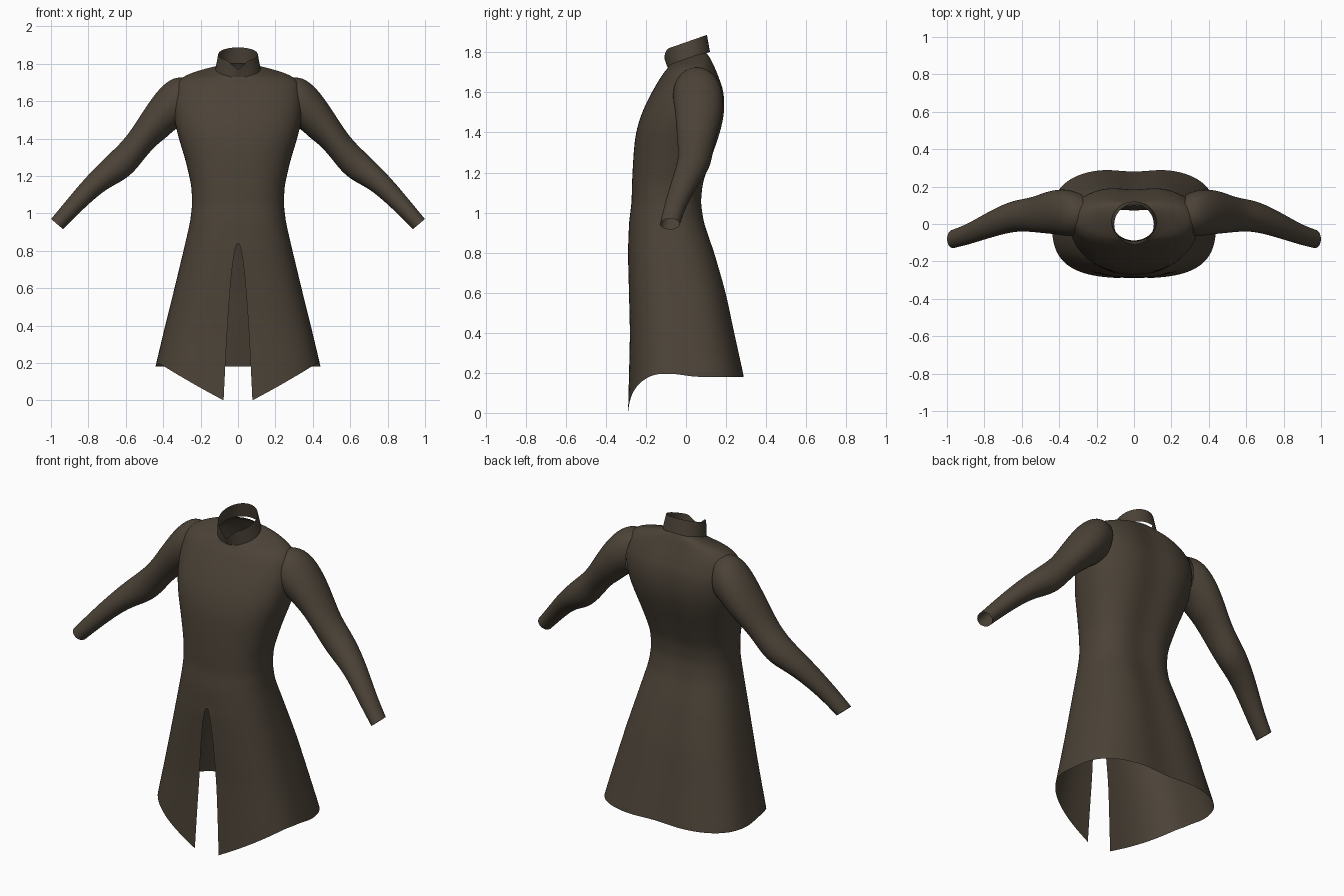
import bpy
import math

cube = bpy.data.objects.get("Cube")
if cube:
    bpy.data.objects.remove(cube, do_unlink=True)

cloth = bpy.data.materials.new("dark_brown_cloth")
cloth.use_nodes = True
COLOR = (0.072, 0.056, 0.039, 1)
cloth.diffuse_color = COLOR
cloth.node_tree.nodes["Principled BSDF"].inputs["Base Color"].default_value = COLOR


def loft(name, rows, closed=False, mirror=True, levels=2):
    """Skin equal-length rows of points into a smooth open surface."""
    n = len(rows[0])
    verts = [p for row in rows for p in row]
    faces = []
    for r in range(len(rows) - 1):
        for i in range(n if closed else n - 1):
            j = (i + 1) % n
            faces.append((r * n + i, r * n + j, (r + 1) * n + j, (r + 1) * n + i))
    mesh = bpy.data.meshes.new(name)
    mesh.from_pydata(verts, [], faces)
    mesh.materials.append(cloth)
    mesh.polygons.foreach_set("use_smooth", [True] * len(faces))
    obj = bpy.data.objects.new(name, mesh)
    bpy.context.collection.objects.link(obj)
    if mirror:
        obj.modifiers.new("Mirror", "MIRROR")
    sub = obj.modifiers.new("Smooth", "SUBSURF")
    sub.levels = sub.render_levels = levels
    sub.boundary_smooth = "PRESERVE_CORNERS"
    return obj


def lerp_table(table, z):
    """Blend the table row values at height z."""
    for a, b in zip(table, table[1:]):
        if z <= b[0]:
            t = max(0, (z - a[0]) / (b[0] - a[0]))
            return [p + (q - p) * t for p, q in zip(a[1:], b[1:])]
    return table[-1][1:]


# Coat outline: height, half width, front y, back y, squareness
BODY = [
    (0.00, 0.47, -0.29, 0.32, 2.9),
    (0.19, 0.44, -0.285, 0.295, 2.9),
    (0.40, 0.39, -0.28, 0.25, 2.8),
    (0.60, 0.34, -0.285, 0.21, 2.7),
    (0.80, 0.292, -0.29, 0.155, 2.5),
    (0.95, 0.257, -0.285, 0.105, 2.4),
    (1.05, 0.245, -0.272, 0.09, 2.4),
    (1.15, 0.25, -0.27, 0.10, 2.4),
    (1.30, 0.285, -0.262, 0.15, 2.4),
    (1.40, 0.318, -0.252, 0.185, 2.4),
    (1.50, 0.342, -0.222, 0.206, 2.4),
    (1.60, 0.348, -0.172, 0.202, 2.4),
    (1.69, 0.335, -0.118, 0.17, 2.3),
]
SLIT_TOP, SLIT_HALF = 0.845, 0.077
COLS = 24


def slit(z):
    return SLIT_HALF * math.sqrt(max(0, SLIT_TOP - z) / SLIT_TOP)


def section(a, w, front, back, n):
    """Point on a rounded-square section; a runs from front to back."""
    s, c = max(0, math.sin(a)), math.cos(a)
    x = w * s ** (2 / n) if 1e-6 < a < math.pi - 1e-6 else 0.0
    mid = (front + back) / 2
    y = mid - (back - front) / 2 * math.copysign(abs(c) ** (2 / n), c)
    if c < 0:  # shallow hollow along the spine
        y -= 0.02 * math.exp(-(x / 0.1) ** 2) * min(1, -2 * c)
    return x, y


def column_angle(f, gap, w, n):
    start = math.asin((gap / w) ** (n / 2))
    return start + (math.pi - start) * f


def skirt_row(u):
    """Row a fraction u of the way from the waist to the pointed hem."""
    row = []
    gap = slit(1 - u)
    for i in range(COLS + 1):
        f = i / COLS
        w, front, back, n = lerp_table(BODY, 0.19)
        a = column_angle(f, SLIT_HALF, w, n)
        hx = section(a, w, front, back, n)[0]
        hem = 0.18
        if a < math.pi / 2:
            hem = 0.195 * min(1, max(0, (hx - SLIT_HALF) / 0.34))
        z = 1 - u * (1 - hem)
        w, front, back, n = lerp_table(BODY, z)
        x, y = section(column_angle(f, gap, w, n), w, front, back, n)
        row.append((x, y, z))
    return row


def torso_row(z, profile, tilt=0):
    row = []
    for i in range(COLS + 1):
        x, y = section(math.pi * i / COLS, *profile)
        row.append((x, y, z + tilt * (y - 0.01)))
    return row


# Coat body: flared skirt with front slit, torso, then sloping shoulders
rows = [skirt_row(u) for u in (1, 0.98, 0.9, 0.8, 0.7, 0.6, 0.5, 0.4, 0.32,
                               0.25, 0.2, 0.17, 0.155, 0.1, 0.05, 0)]
rows += [torso_row(z, lerp_table(BODY, z)) for z in
         (1.05, 1.1, 1.15, 1.22, 1.3, 1.4, 1.5, 1.6, 1.65, 1.69)]
rows += [
    torso_row(1.728, (0.30, -0.096, 0.148, 2.2), 0.12),
    torso_row(1.75, (0.23, -0.09, 0.135, 2.1), 0.25),
    torso_row(1.762, (0.16, -0.09, 0.125, 2), 0.33),
    torso_row(1.772, (0.118, -0.088, 0.118, 2), 0.35),
]
loft("coat_body", rows)

# Sleeves: top x, z, underside x, z, back y, front y of each ring
SLEEVE = [
    (0.27, 1.725, 0.29, 1.47, 0.16, -0.06),
    (0.34, 1.735, 0.335, 1.45, 0.185, -0.07),
    (0.42, 1.675, 0.38, 1.405, 0.188, -0.06),
    (0.50, 1.56, 0.435, 1.365, 0.175, -0.052),
    (0.585, 1.425, 0.49, 1.305, 0.145, -0.045),
    (0.64, 1.365, 0.55, 1.225, 0.135, -0.04),
    (0.70, 1.308, 0.61, 1.175, 0.122, -0.045),
    (0.77, 1.24, 0.685, 1.14, 0.09, -0.062),
    (0.85, 1.152, 0.765, 1.08, 0.045, -0.085),
    (0.93, 1.055, 0.855, 0.995, -0.003, -0.112),
    (1.00, 0.97, 0.935, 0.915, -0.03, -0.13),
]
sleeve_rows = []
for tx, tz, bx, bz, back, front in SLEEVE:
    ring = []
    for i in range(18):
        a = math.tau * i / 18
        s, c = math.sin(a) / 2, math.cos(a) / 2
        ring.append(((tx + bx) / 2 + (tx - bx) * s,
                     (back + front) / 2 + (back - front) * c,
                     (tz + bz) / 2 + (tz - bz) * s))
    sleeve_rows.append(ring)
loft("sleeves", sleeve_rows, closed=True)

# Standing collar, leaning forward, with a small notch at the front
collar_rows = []
for k in range(4):
    t = k / 3
    row = []
    for i in range(COLS + 1):
        a = math.pi * i / COLS
        x = (0.122 - 0.016 * t) * math.sin(a) if 0 < i < COLS else 0.0
        y = 0.013 - 0.015 * t - 0.107 * math.cos(a)
        notch = 0.045 * max(0, 1 - x / 0.055) if a < 1 else 0
        row.append((x, y, 1.764 + 0.35 * (y - 0.01) + t * (0.09 - notch)))
    collar_rows.append(row)
loft("collar", collar_rows)
